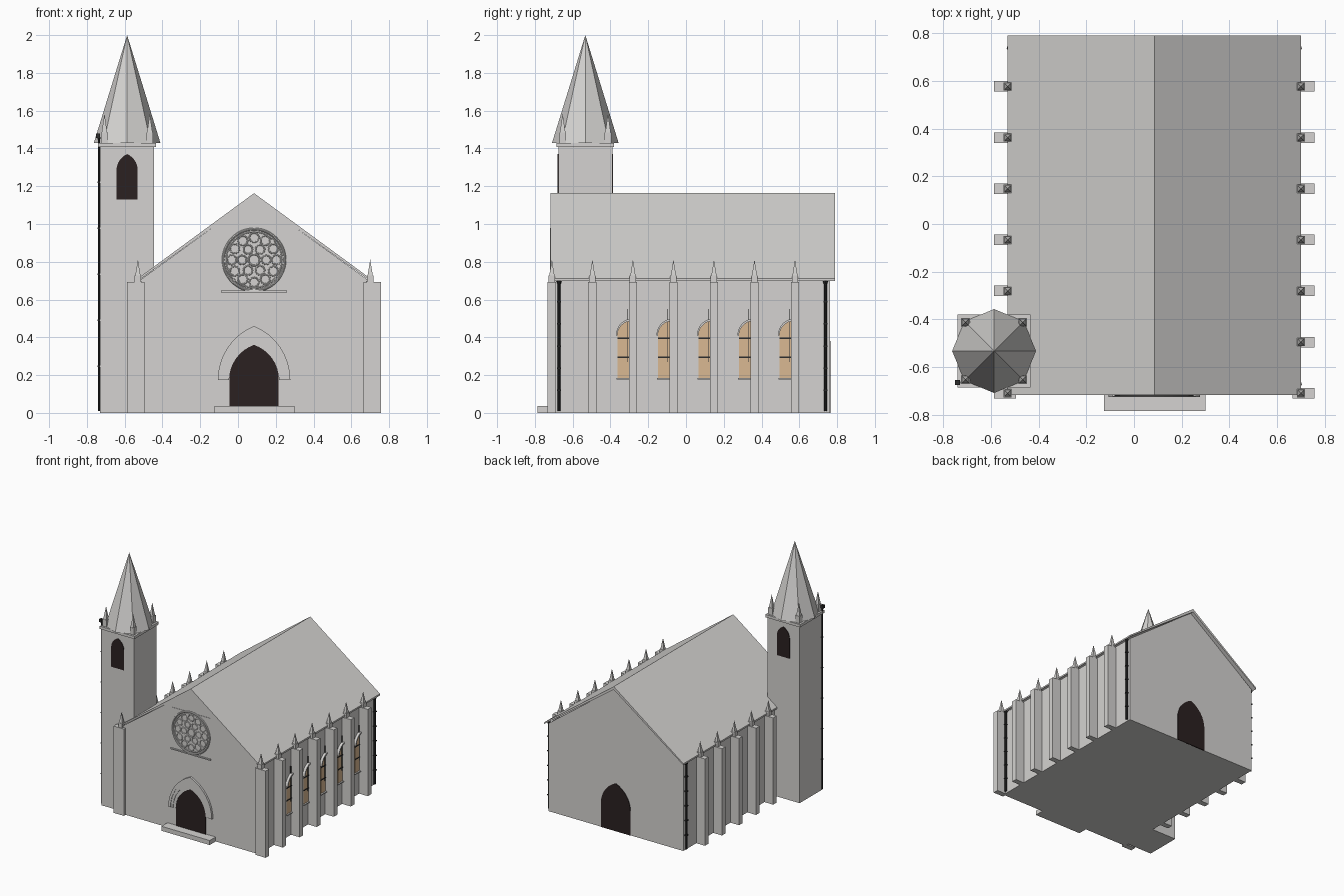
import bpy, bmesh, math
from mathutils import Matrix, Vector

if "Cube" in bpy.data.objects:
    bpy.data.objects.remove(bpy.data.objects["Cube"], do_unlink=True)


def material(name, rgb):
    m = bpy.data.materials.new(name)
    m.use_nodes = True
    m.diffuse_color = (*rgb, 1)
    m.node_tree.nodes["Principled BSDF"].inputs["Base Color"].default_value = (*rgb, 1)
    return m


STONE = material("pale_stone", (0.66, 0.65, 0.635))
DARK = material("dark_opening", (0.024, 0.015, 0.015))
GLASS = material("amber_glass", (0.70, 0.48, 0.29))
IRON = material("black_iron", (0.025, 0.025, 0.025))


def finish(bm, name, mat):
    bmesh.ops.recalc_face_normals(bm, faces=bm.faces)
    me = bpy.data.meshes.new(name)
    bm.to_mesh(me)
    bm.free()
    me.materials.append(mat)
    ob = bpy.data.objects.new(name, me)
    bpy.context.collection.objects.link(ob)
    return ob


def box(name, x, y, z, mat=STONE):
    bm = bmesh.new()
    lo, hi = Vector((x[0], y[0], z[0])), Vector((x[1], y[1], z[1]))
    mtx = Matrix.Translation((lo + hi) / 2) @ Matrix.Diagonal((*(hi - lo), 1))
    bmesh.ops.create_cube(bm, size=1, matrix=mtx)
    return finish(bm, name, mat)


def prism(name, pts, axis, lo, hi, mat=STONE):
    """Extrude a (u, z) outline along x or y."""
    bm = bmesh.new()
    place = (lambda u, v: (u, lo, v)) if axis == "y" else (lambda u, v: (lo, u, v))
    face = bm.faces.new([bm.verts.new(place(u, v)) for u, v in pts])
    ext = bmesh.ops.extrude_face_region(bm, geom=[face])["geom"]
    shift = Vector((0, hi - lo, 0)) if axis == "y" else Vector((hi - lo, 0, 0))
    bmesh.ops.translate(bm, vec=shift, verts=[g for g in ext if isinstance(g, bmesh.types.BMVert)])
    return finish(bm, name, mat)


def cone(name, sides, r1, r2, x, y, z0, z1, mat=STONE, turn=0.0):
    bm = bmesh.new()
    mtx = Matrix.Translation((x, y, (z0 + z1) / 2)) @ Matrix.Rotation(turn, 4, "Z")
    bmesh.ops.create_cone(bm, cap_ends=True, segments=sides, radius1=r1, radius2=r2,
                          depth=z1 - z0, matrix=mtx)
    return finish(bm, name, mat)


def half_arch(c, a, spring, rise, n=8):
    """Right half of a pointed arch, from the springing to the apex."""
    r = (a * a + rise * rise) / (2 * a)
    end = math.asin(min(1, rise / r))
    return [(c + a - r + r * math.cos(end * i / n), spring + r * math.sin(end * i / n))
            for i in range(n + 1)]


def arch(c, a, spring, rise):
    right = half_arch(c, a, spring, rise)
    return right + [(2 * c - u, v) for u, v in reversed(right[:-1])]


def opening(name, c, a, bottom, spring, top, lo, hi):
    pts = [(c - a, bottom), (c + a, bottom)] + arch(c, a, spring, top - spring)
    return prism(name, pts, "y", lo, hi, DARK)


def ring(name, x, y, z, major, minor, seg=40):
    bpy.ops.mesh.primitive_torus_add(location=(x, y, z), rotation=(math.pi / 2, 0, 0),
                                     major_radius=major, minor_radius=minor,
                                     major_segments=seg, minor_segments=8)
    ob = bpy.context.object
    ob.name = name
    ob.data.materials.append(STONE)
    bpy.ops.object.shade_smooth_by_angle()


def pinnacle(name, x, y, z, s, h_base, h_spike):
    box(name + "_base", (x - s, x + s), (y - s, y + s), (z, z + h_base))
    z += h_base
    cone(name + "_spike", 4, s * 1.15, 0, x, y, z, z + h_spike, turn=math.pi / 4)


def pipe(name, x, y, r, top):
    cone(name, 10, r, r, x, y, 0.01, top, IRON)
    cone(name + "_head", 8, r, r * 1.8, x, y, top - 0.02, top, IRON)
    for i in range(1, 6):
        z = top * i / 6
        box(name + "_bracket", (x - r * 1.3, x + r * 1.3), (y - r * 1.3, y + r * 1.3),
            (z, z + 0.008), IRON)


CX = 0.085                 # nave centre line
FRONT, BACK = -0.71, 0.762

# Nave walls and roof
prism("nave", [(CX - 0.595, 0), (CX + 0.595, 0), (CX + 0.595, 0.70), (CX, 1.14),
               (CX - 0.595, 0.70)], "y", FRONT, BACK)
prism("roof", [(CX - 0.615, 0.712), (CX, 1.163), (CX + 0.615, 0.712), (CX + 0.615, 0.699),
               (CX, 1.138), (CX - 0.615, 0.699)], "y", -0.718, 0.79)
for s in (-1, 1):
    prism("gable_moulding", [(CX + s * 0.605, 0.702), (CX, 1.14), (CX, 1.125),
                             (CX + s * 0.595, 0.695)], "y", -0.715, -0.70)

# Doors, step and nested portal mouldings
opening("front_door", CX, 0.13, 0.03, 0.19, 0.36, -0.716, -0.707)
opening("back_door", CX, 0.13, 0.0, 0.19, 0.38, 0.757, 0.766)
box("door_step", (-0.125, 0.30), (-0.785, -0.70), (0, 0.036))
bands = [(0.192, 0.285), (0.173, 0.255), (0.153, 0.222), (0.132, 0.185)]
for i in range(3):
    outer, inner = (arch(CX, a, 0.175, h) for a, h in bands[i:i + 2])
    prism("portal_arch", outer + inner[::-1], "y", -0.726 + i * 0.004, -0.70)

# Rose window with tracery rings
RZ = 0.81
box("rose_panel", (CX - 0.165, CX + 0.165), (-0.713, -0.70), (RZ - 0.165, RZ + 0.16))
box("rose_sill", (CX - 0.175, CX + 0.175), (-0.724, -0.70), (0.638, 0.647))
ring("rose_rim", CX, -0.714, RZ, 0.163, 0.007, 48)
ring("rose_inner_rim", CX, -0.713, RZ, 0.148, 0.004, 48)
ring("rose_hub", CX, -0.713, RZ, 0.03, 0.005, 24)
for count, dist, rad in ((12, 0.118, 0.025), (6, 0.064, 0.024)):
    for i in range(count):
        t = math.tau * i / count
        ring("rose_petal", CX + dist * math.cos(t), -0.713, RZ + dist * math.sin(t), rad, 0.004, 16)

# Buttresses, pinnacles and side windows along both flanks
ROWS = [-0.71 + 0.2145 * i for i in range(7)]
for side in (-1, 1):
    wall = CX + side * 0.595

    def span(d0, d1):
        return sorted((wall + side * d0, wall + side * d1))

    for i, y in enumerate(ROWS):
        if side < 0 and i == 1:
            continue           # this bay is taken by the tower
        box("buttress", span(-0.015, 0.077), (y - 0.022, y + 0.022), (0, 0.692))
        pinnacle("buttress_pinnacle", wall + side * 0.02, y, 0.69, 0.017, 0.037, 0.085)
        if i < 2:
            continue
        edge = y - 0.02
        curve = [(2 * edge - u, v) for u, v in half_arch(edge, 0.062, 0.41, 0.075)]
        pane = [(edge, 0.185), (edge - 0.062, 0.185)] + curve
        prism("side_window", pane, "x", *span(-0.005, 0.004), GLASS)
        hood = [(2 * edge - u, v) for u, v in half_arch(edge, 0.07, 0.41, 0.088)]
        prism("window_hood", hood + curve[::-1], "x", *span(-0.005, 0.02))
        box("window_sill", span(-0.005, 0.015), (edge - 0.066, edge), (0.178, 0.186))
        for z in (0.29, 0.39):
            box("glazing_bar", span(0, 0.007), (edge - 0.062, edge), (z, z + 0.008), IRON)
        box("glazing_rod", span(0, 0.008), (edge - 0.012, edge - 0.008), (0.27, 0.55), IRON)

# Bell tower
TX, TY = -0.587, -0.533
box("tower", (TX - 0.143, TX + 0.143), (TY - 0.143, TY + 0.143), (0, 1.41))
box("tower_cornice", (TX - 0.153, TX + 0.153), (TY - 0.153, TY + 0.153), (1.408, 1.43))
cone("spire", 8, 0.176, 0, TX, TY, 1.43, 2.0)
for sx in (-1, 1):
    for sy in (-1, 1):
        pinnacle("tower_pinnacle", TX + sx * 0.12, TY + sy * 0.12, 1.43, 0.018, 0.055, 0.10)
for s in (-1, 1):
    y = TY + s * 0.143
    opening("belfry_opening", TX, 0.056, 1.13, 1.285, 1.37, y - 0.004, y + 0.004)

# Rainwater pipes
pipe("right_front_pipe", 0.69, -0.672, 0.008, 0.70)
pipe("right_back_pipe", 0.69, 0.738, 0.008, 0.70)
pipe("left_back_pipe", -0.52, 0.738, 0.008, 0.70)
pipe("tower_pipe", -0.736, -0.665, 0.005, 1.46)
box("tower_pipe_hopper", (-0.752, -0.73), (-0.675, -0.655), (1.455, 1.48), IRON)
